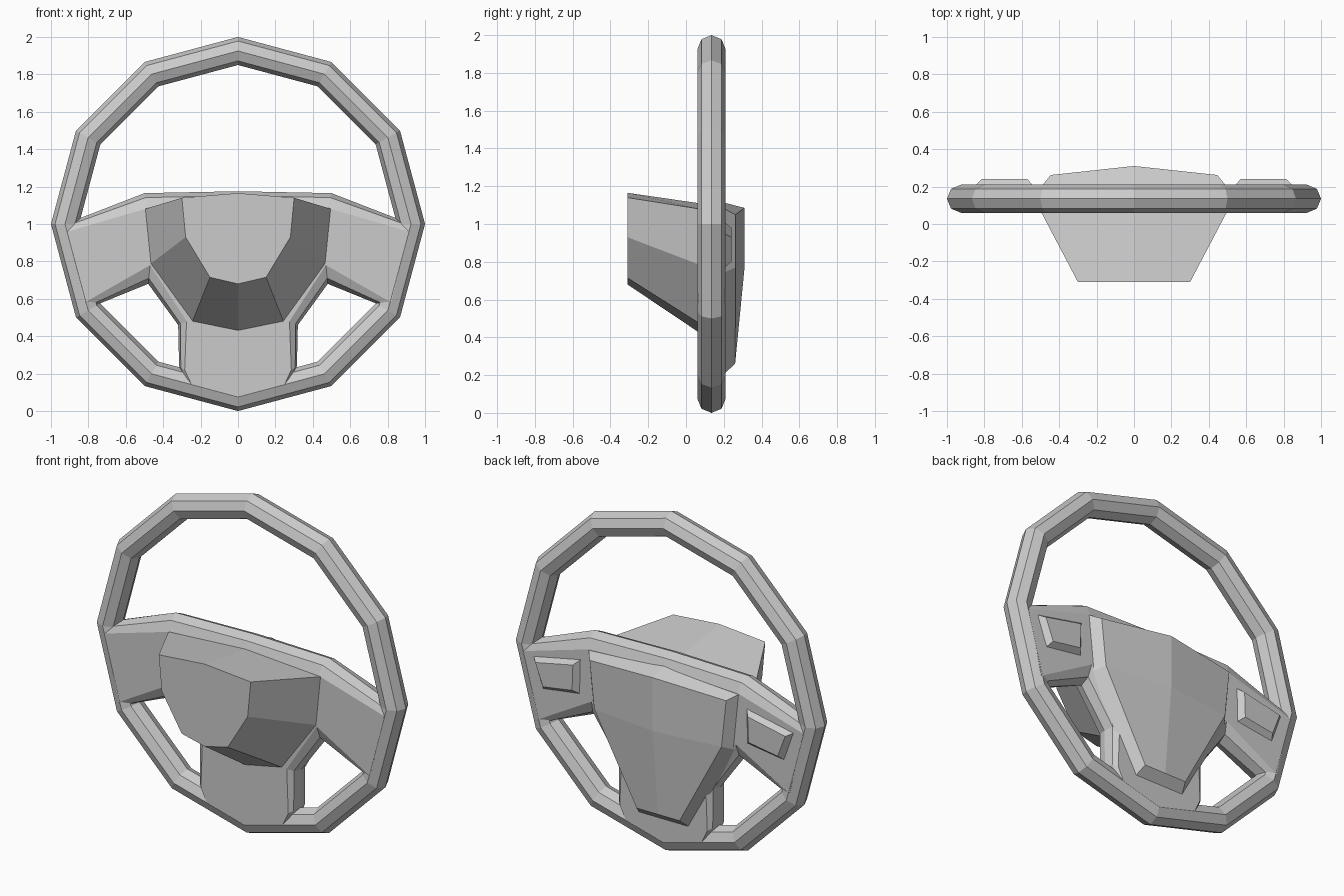
import bpy, bmesh, math

if "Cube" in bpy.data.objects:
    bpy.data.objects.remove(bpy.data.objects["Cube"])

RIM_Y = 0.135


def make(name, rings, caps=None, symmetric=True):
    """Loft rings of (x, y, z) points, cap the ends.
    symmetric: rings are right halves running from x=0 to x=0, welded to their mirror.
    caps: optional list of faces (point lists) replacing the last cap."""
    bm = bmesh.new()
    vs = [[bm.verts.new(p) for p in r] for r in rings]
    n = len(rings[0])
    for a, b in zip(vs, vs[1:]):
        for i in range(n - 1 if symmetric else n):
            j = (i + 1) % n
            bm.faces.new((a[i], a[j], b[j], b[i]))
    bm.faces.new(vs[0])
    if caps:
        for f in caps:
            bm.faces.new([bm.verts.new(p) for p in f])
    else:
        bm.faces.new(vs[-1])
    if symmetric:
        dup = bmesh.ops.duplicate(bm, geom=bm.verts[:] + bm.edges[:] + bm.faces[:])
        for v in dup["geom"]:
            if isinstance(v, bmesh.types.BMVert):
                v.co.x = -v.co.x
    bmesh.ops.remove_doubles(bm, verts=bm.verts[:], dist=1e-4)
    bmesh.ops.recalc_face_normals(bm, faces=bm.faces[:])
    me = bpy.data.meshes.new(name)
    bm.to_mesh(me)
    bm.free()
    ob = bpy.data.objects.new(name, me)
    bpy.context.collection.objects.link(ob)
    return ob


def at(y, outline):
    return [(x, y, z) for x, z in outline]


# Rim: twelve-sided ring with an octagonal section
bpy.ops.mesh.primitive_torus_add(major_segments=12, minor_segments=8,
                                 major_radius=0.925, minor_radius=0.075,
                                 location=(0, RIM_Y, 1.0),
                                 rotation=(math.pi / 2, 0, 0))
bpy.context.object.name = "rim"

# Spokes: one bevelled plate, widest in the middle of its thickness
crest = [(0, 1.175), (0.5, 1.165), (0.925, 1.0), (0.80, 0.55), (0.48, 0.68),
         (0.32, 0.46), (0.315, 0.24), (0.28, 0.15), (0, 0.075)]
face = [(0, 1.10), (0.48, 1.085), (0.91, 0.96), (0.82, 0.58), (0.47, 0.78),
        (0.275, 0.48), (0.285, 0.22), (0.25, 0.145), (0, 0.075)]
mid = [(a + (c - a) * 0.3, b + (d - b) * 0.3)
       for (a, b), (c, d) in zip(crest, face)]
make("spokes", [at(RIM_Y + dy, o) for dy, o in
                ((-0.074, face), (-0.053, mid), (0, crest), (0.053, mid), (0.074, face))])

# Column cover: tapered block on the front
small = [(0, 1.165), (0.3, 1.14), (0.28, 0.93), (0.15, 0.715), (0, 0.68)]
large = [(0, 1.11), (0.5, 1.08), (0.47, 0.785), (0.245, 0.475), (0, 0.425)]
make("column_cover", [at(-0.31, small), at(0.07, large)])

# Centre pad: bevelled shield with a raised middle ridge
base = at(0.195, [(0, 1.115), (0.5, 1.085), (0.465, 0.74), (0.165, 0.2), (0, 0.2)])
T, A, B, C, D = top = [(0, 0.31, 1.085), (0.445, 0.262, 1.05), (0.42, 0.765, 0.77),
                       (0.14, 0.26, 0.26), (0, 0.26, 0.26)]
B = top[2] = (0.415, 0.262, 0.77)
M = (0, 0.31, 0.77)
make("centre_pad", [base, top], caps=[(T, A, B, M), (M, B, C, D)])

# Button panels on both side spokes
low = [(0.855, 0.95), (0.535, 1.015), (0.54, 0.80), (0.79, 0.765)]
high = [(0.815, 0.93), (0.57, 0.98), (0.575, 0.83), (0.765, 0.80)]
for side, s in (("left", -1), ("right", 1)):
    make("button_panel_" + side,
         [[(s * x, y, z) for x, y, z in at(yy, o)] for yy, o in ((0.2, low), (0.24, high))],
         symmetric=False)
